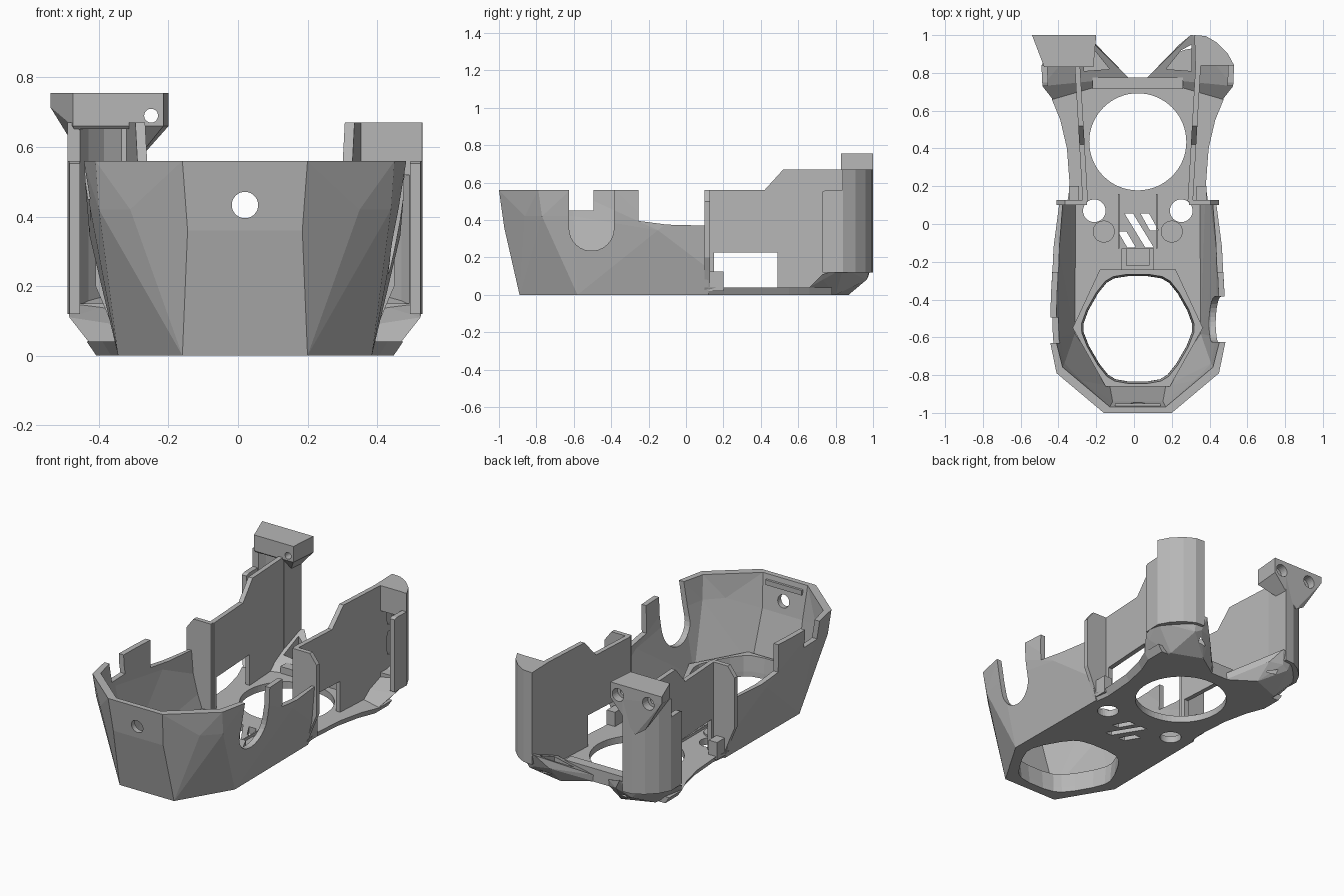
import bpy, bmesh
from math import sin, cos, pi

if "Cube" in bpy.data.objects:
    bpy.data.objects.remove(bpy.data.objects["Cube"], do_unlink=True)

grey = bpy.data.materials.new("plain grey")
grey.use_nodes = True
grey.diffuse_color = (0.47, 0.47, 0.47, 1)
grey.node_tree.nodes["Principled BSDF"].inputs["Base Color"].default_value = (0.47, 0.47, 0.47, 1)

C = 0.02                      # the symmetry plane
SIDES = (("left", 1), ("right", -1))


def finish(name, bm):
    bmesh.ops.recalc_face_normals(bm, faces=bm.faces)
    mesh = bpy.data.meshes.new(name)
    bm.to_mesh(mesh)
    bm.free()
    mesh.materials.append(grey)
    ob = bpy.data.objects.new(name, mesh)
    bpy.context.collection.objects.link(ob)
    return ob


def loft(name, rings):
    """Join matching rings of 3D points and cap both ends."""
    bm = bmesh.new()
    loops = [[bm.verts.new(p) for p in r] for r in rings]
    n = len(loops[0])
    for a, b in zip(loops, loops[1:]):
        for i in range(n):
            j = (i + 1) % n
            bm.faces.new((a[i], a[j], b[j], b[i]))
    bm.faces.new(loops[0])
    bm.faces.new(loops[-1])
    return finish(name, bm)


def prism(name, pts, lo, hi, axis):
    place = {"x": lambda a, b, t: (t, a, b),
             "y": lambda a, b, t: (a, t, b),
             "z": lambda a, b, t: (a, b, t)}[axis]
    return loft(name, [[place(a, b, t) for a, b in pts] for t in (lo, hi)])


def rect(a, b, c, d):
    return [(a, c), (b, c), (b, d), (a, d)]


def box(name, x0, x1, y0, y1, z0, z1):
    return prism(name, rect(x0, x1, y0, y1), z0, z1, "z")


def hull(name, pts):
    bm = bmesh.new()
    for p in pts:
        bm.verts.new(p)
    res = bmesh.ops.convex_hull(bm, input=bm.verts)
    junk = {g for g in res["geom_interior"] + res["geom_unused"] if isinstance(g, bmesh.types.BMVert)}
    bmesh.ops.delete(bm, geom=list(junk), context="VERTS")
    bmesh.ops.dissolve_limit(bm, angle_limit=0.02, verts=bm.verts, edges=bm.edges)
    return finish(name, bm)


def both(pts):
    return [(C + s * p[0], *p[1:]) for s in (1, -1) for p in pts]


def outline(half):
    """Closed ring from the half listed front to back."""
    return [(C + x, y) for x, y in half] + [(C - x, y) for x, y in reversed(half)]


def circle(cx, cy, r, n=32, a0=0, a1=2 * pi):
    full = a1 - a0 >= 2 * pi
    return [(cx + r * cos(a0 + (a1 - a0) * i / (n if full else n - 1)),
             cy + r * sin(a0 + (a1 - a0) * i / (n if full else n - 1))) for i in range(n)]


def rounded(pts, first):
    """Cut corners twice, the first time by the given share of each side."""
    for share in (first, 0.25):
        out = []
        for i, p in enumerate(pts):
            q = pts[(i + 1) % len(pts)]
            out += [tuple(p[k] * (1 - t) + q[k] * t for k in (0, 1)) for t in (share, 1 - share)]
        pts = out
    return pts


def cut(obs, cutters):
    """Subtract cutters from each object, then remove the cutters."""
    for ob in obs:
        for c in cutters:
            m = ob.modifiers.new("cut", "BOOLEAN")
            m.operation, m.solver, m.object = "DIFFERENCE", "EXACT", c
        bpy.context.view_layer.update()
        dg = bpy.context.evaluated_depsgraph_get()
        mesh = bpy.data.meshes.new_from_object(ob.evaluated_get(dg))
        ob.modifiers.clear()
        ob.data = mesh
    for c in cutters:
        bpy.data.objects.remove(c, do_unlink=True)


# Front bucket: faceted skin, hollowed and open to the back
bottom = [(0.18, -0.89), (0.365, -0.58), (0.36, 0.12)]
belly = [(0.165, -0.972, 0.36), (0.33, -0.862, 0.42), (0.42, -0.77, 0.42), (0.445, -0.6, 0.42),
         (0.447, -0.15, 0.345), (0.395, 0.12, 0.14)]
rim = [(0.18, -1.0), (0.43, -0.79), (0.465, -0.62), (0.46, -0.38), (0.43, 0.12)]
T = 0.032


def inset(x, y, z):
    return (x - T, 0.3 if y > 0.1 else y + T * (1 if y < -0.7 else 0), z)


bucket = hull("front_bucket", both([(x, y, 0) for x, y in bottom] + belly
                                   + [(x, y, 0.56) for x, y in rim]))
hollow = hull("hollow", both([inset(x, y, 0.04) for x, y in bottom] + [inset(*p) for p in belly]
                             + [inset(x, y, z) for x, y in rim for z in (0.56, 0.7)]))
notch = circle(-0.505, 0.355, 0.12, 16, pi, 2 * pi) + [(-0.385, 0.7), (-0.625, 0.7)]
low_back = [(-0.255, 0.7), (-0.255, 0.395), (-0.1, 0.375), (0.3, 0.365), (0.3, 0.7)]
cut([bucket], [hollow,
               prism("round_notch", notch, 0.2, 1, "x"),
               prism("step_notch", rect(-0.63, -0.495, 0.45, 0.7), -1, -0.2, "x"),
               prism("low_back", low_back, -1, 1, "x"),
               prism("front_hole", circle(C, 0.433, 0.038), -1.2, -0.8, "y")])

# Hexagonal collar round the front opening
hex_half = [(0.17, -0.86), (0.345, -0.55), (0.2, -0.24)]
hole_half = [(0.15, -0.835), (0.315, -0.55), (0.16, -0.275)]
collar = prism("hex_collar", outline(hex_half), 0.005, 0.12, "z")
hole = rounded(outline(hole_half), 0.17)
flare = [[(C + (x - C) * k, -0.55 + (y + 0.55) * k, z) for x, y in hole]
         for z, k in ((-0.1, 0.98), (0.03, 1.0), (0.2, 1.06))]
cut([bucket, collar], [loft("opening", flare)])

# Base plate behind the bucket
plate_half = [(0.375, 0.1), (0.36, 0.2), (0.375, 0.4), (0.41, 0.55),
              (0.455, 0.66), (0.455, 0.78), (0.22, 0.775)]
plate = loft("base_plate", [[(C + (x - C) * k, y, z) for x, y in outline(plate_half)]
                            for z, k in ((0, 0.94), (0.04, 1))])


# Floor openings: large round hole, two small holes, slanted slots
def slot(x0, y0, x1, y1, w=0.045):
    return prism("slot", [(x0, y0), (x0 + w, y0), (x1 + w, y1), (x1, y1)], -0.1, 0.2, "z")


cut([bucket, plate],
    [prism("hole", circle(C + s * 0.23, 0.07, 0.06), -0.1, 0.2, "z") for s in (1, -1)]
    + [prism("big_hole", circle(C, 0.435, 0.257, 64), -0.1, 0.2, "z"),
       slot(0.035, 0.055, 0.085, -0.035), slot(-0.05, 0.055, 0.06, -0.125),
       slot(-0.085, -0.04, -0.035, -0.125)])

# Small fittings on the floor
block = box("floor_block", -0.065, 0.105, -0.24, -0.13, 0.03, 0.1)
cut([block], [box("groove", -0.04, 0.08, -0.22, -0.12, 0.07, 0.2)])
box("rear_lip", -0.22, 0.26, 0.715, 0.775, 0.03, 0.08)
box("front_rail", -0.1, 0.14, -0.975, -0.95, 0.5, 0.53)
for side, s in SIDES:
    prism(side + "_floor_boss", circle(C + s * 0.18, -0.04, 0.058), 0.03, 0.05, "z")
    box(side + "_floor_rib", C + s * 0.1 - 0.004, C + s * 0.1 + 0.004, -0.13, 0.16, 0.03, 0.055)

# Side arms, posts and feet
arm_profile = [(0.12, 0.02), (0.12, 0.56), (0.42, 0.56), (0.52, 0.67),
               (0.98, 0.67), (0.98, 0.16), (0.84, 0.02)]
back = [(0.3, 1.0), (0.36, 0.995), (0.42, 0.96), (0.475, 0.905), (0.51, 0.84)]
flange = [(0.505, 0.73), (0.475, 0.73), (0.478, 0.84), (0.305, 0.84)]
pocket = [(0.333, 0.96), (0.355, 0.962), (0.405, 0.93), (0.45, 0.88), (0.474, 0.84),
          (0.474, 0.8), (0.333, 0.8)]
panel = [(0.27, 0.03), (0.27, 0.56), (0.385, 0.56), (0.43, 0.5), (0.43, 0.2), (0.4, 0.13), (0.36, 0.03)]
foot = [(0.05, 0.77, 0.0), (0.2, 0.87, 0.0), (0.38, 0.8, 0.0), (0.39, 0.64, 0.0),
        (0.05, 0.775, 0.04), (0.45, 0.66, 0.04), (0.48, 0.73, 0.08), (0.22, 0.95, 0.1),
        (0.3, 0.975, 0.1), (0.34, 0.965, 0.08), (0.28, 1.0, 0.18), (0.36, 0.995, 0.18),
        (0.42, 0.96, 0.18), (0.475, 0.905, 0.17), (0.51, 0.84, 0.14), (0.505, 0.73, 0.11)]
for side, s in SIDES:
    # Thin upright arm, splayed outward toward the back
    arm = loft(side + "_arm", [[(C + s * (x + 0.058 * (y - 0.12)), y, z) for y, z in arm_profile]
                               for x in (0.264, 0.292)])
    cut([arm], [prism("window", rect(0.15, 0.49, 0.04, 0.225), -1, 1, "x"),
                prism("slot", rounded(rect(0.9, 0.95, 0.23, 0.37), 0.1), -1, 1, "x"),
                prism("slot", rounded(rect(0.9, 0.95, 0.41, 0.55), 0.1), -1, 1, "x")])
    # Curved corner post: pocketed from the front, lower along its front flange
    post = prism(side + "_post", [(C + s * x, y) for x, y in back + flange], 0.12, 0.67, "z")
    cut([post], [prism("post_step", [(0.7, 0.54), (0.75, 0.56), (0.838, 0.56), (0.838, 0.8), (0.7, 0.8)],
                       -1, 1, "x"),
                 prism("post_pocket", [(C + s * x, y) for x, y in pocket],
                       0.15, 0.52 if s > 0 else 0.652, "z")])
    # Faceted foot with a recess on the inner side of the arm
    f = hull(side + "_foot", [(C + s * x, y, z) for x, y, z in foot])
    hollow_half = [(0.15, 0.82), (0.23, 0.92), (0.285, 0.95), (0.285, 0.81)]
    cut([f], [prism("recess", [(C + s * x, y) for x, y in hollow_half], 0.05, 0.4, "z")])
    # Cross panel and the curb beside it
    prism(side + "_cross_panel", [(C + s * x, z) for x, z in panel], 0.1, 0.127, "y")
    prism(side + "_curb", [(C + s * x, y) for x, y in rect(0.31, 0.365, 0.11, 0.2)], 0.02, 0.125, "z")

# Screw mount on top of one post, tapering to a point below
mount = hull("screw_mount", [(x, y, z) for x, y, zs in
                             ((-0.54, 1.0, (0.715, 0.755)), (-0.2, 1.0, (0.66, 0.755)),
                              (-0.215, 0.83, (0.66, 0.755)), (-0.475, 0.83, (0.66, 0.755)),
                              (-0.42, 0.985, (0.52,)), (-0.36, 0.995, (0.48,))) for z in zs])
cut([mount], [prism("through_drill", circle(-0.25, 0.69, 0.02, 20), 0.7, 1.1, "y"),
              prism("blind_drill", circle(-0.45, 0.69, 0.02, 20), 0.9, 1.1, "y"),
              prism("mount_pocket", [(C - x, y) for x, y in pocket], 0.3, 0.652, "z")]
    + [prism("counterbore", circle(x, 0.69, 0.038, 24), 0.95, 1.1, "y") for x in (-0.25, -0.45)])
